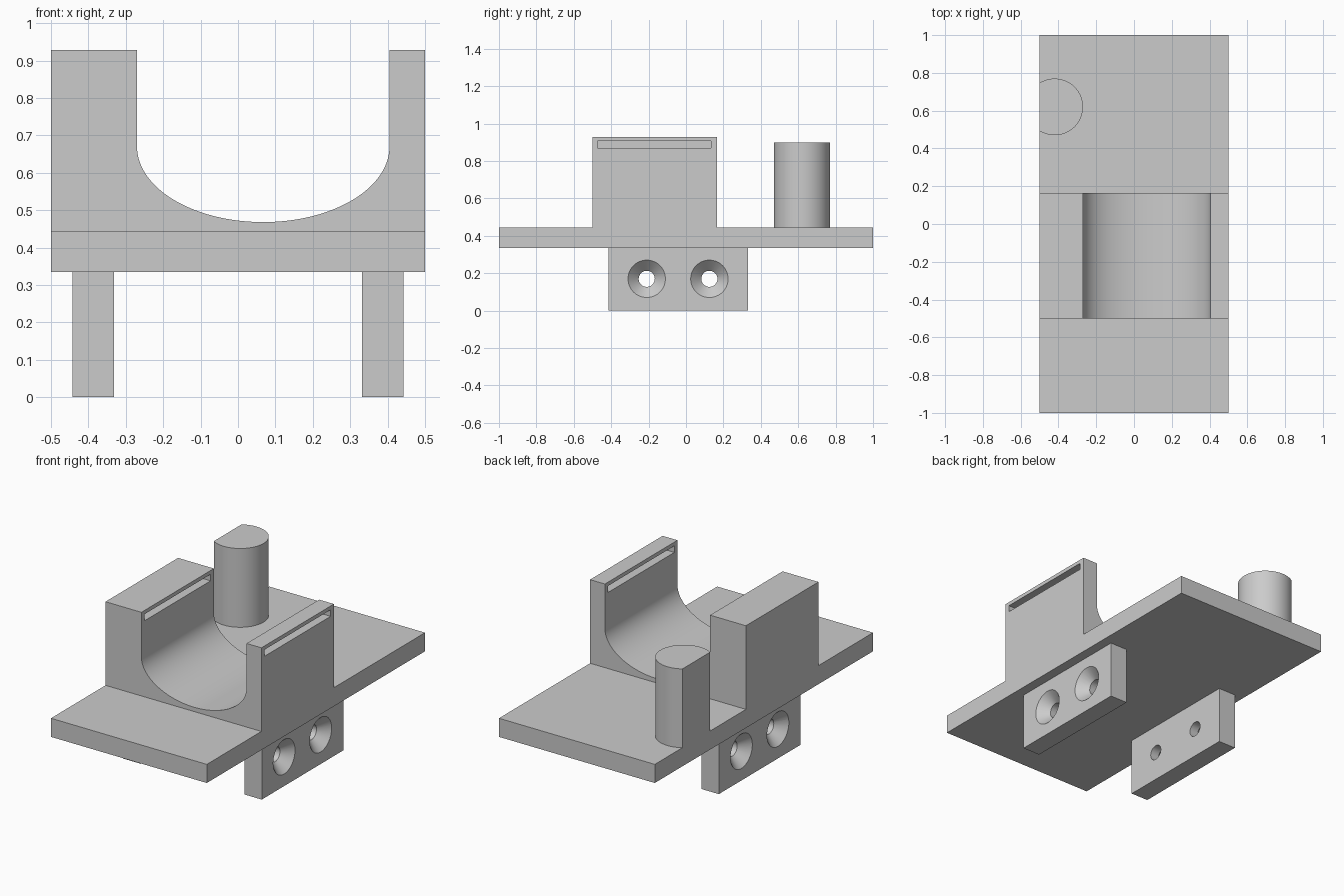
import bpy
import bmesh
import math
from mathutils import Matrix

if "Cube" in bpy.data.objects:
    bpy.data.objects.remove(bpy.data.objects["Cube"], do_unlink=True)

grey = bpy.data.materials.new("plain grey")
grey.use_nodes = True
grey.diffuse_color = (0.6, 0.6, 0.6, 1)
grey.node_tree.nodes["Principled BSDF"].inputs["Base Color"].default_value = grey.diffuse_color


def finish(bm, name):
    bmesh.ops.recalc_face_normals(bm, faces=bm.faces)
    mesh = bpy.data.meshes.new(name)
    bm.to_mesh(mesh)
    bm.free()
    mesh.materials.append(grey)
    obj = bpy.data.objects.new(name, mesh)
    bpy.context.collection.objects.link(obj)
    return obj


def box(name, x, y, z):
    bm = bmesh.new()
    bmesh.ops.create_cube(bm, size=1)
    for v in bm.verts:
        v.co = [r[0] if c < 0 else r[1] for c, r in zip(v.co, (x, y, z))]
    return finish(bm, name)


def prism(name, points, direction):
    """Extrude a closed outline of 3D points."""
    bm = bmesh.new()
    face = bm.faces.new([bm.verts.new(p) for p in points])
    new = bmesh.ops.extrude_face_region(bm, geom=[face])["geom"]
    verts = [g for g in new if isinstance(g, bmesh.types.BMVert)]
    bmesh.ops.translate(bm, verts=verts, vec=direction)
    return finish(bm, name)


def rod(name, r1, r2, x1, x2, y, z):
    """Round bar or cone along x, radius r1 at x1 and r2 at x2."""
    bm = bmesh.new()
    bmesh.ops.create_cone(bm, cap_ends=True, segments=64, radius1=r1, radius2=r2, depth=x2 - x1,
                          matrix=Matrix.Translation(((x1 + x2) / 2, y, z)) @ Matrix.Rotation(math.pi / 2, 4, 'Y'))
    return finish(bm, name)


def cut(obj, cutter):
    mod = obj.modifiers.new("cut", 'BOOLEAN')
    mod.operation = 'DIFFERENCE'
    mod.solver = 'EXACT'
    mod.object = cutter
    bpy.ops.object.select_all(action='DESELECT')
    bpy.context.view_layer.objects.active = obj
    obj.select_set(True)
    bpy.ops.object.modifier_apply(modifier=mod.name)
    bpy.data.objects.remove(cutter, do_unlink=True)


# Base plate
base_top = 0.443
parts = [box("base_plate", (-0.5, 0.5), (-1, 1), (0.335, base_top))]

# Cradle block with an elliptical trough
top, front, depth = 0.928, -0.5, 0.665
cx, half, spring, drop = 0.0675, 0.3375, 0.67, 0.202
outline = [(-0.5, top), (-0.5, base_top), (0.5, base_top), (0.5, top), (cx + half, top)]
for i in range(49):
    a = math.pi * i / 48
    outline.append((cx + half * math.cos(a), spring - drop * math.sin(a)))
outline.append((cx - half, top))
cradle = prism("cradle_block", [(x, front, z) for x, z in outline], (0, depth, 0))

# Strap slot through the thin wall and into the thick one
cut(cradle, box("slot_cutter", (-0.4, 0.6), (-0.472, 0.135), (0.868, 0.906)))
parts.append(cradle)

# Post, trimmed flush with the plate edge
px, py, radius = -0.42, 0.62, 0.15
limit = math.acos((-0.5 - px) / radius)
arc = [-limit + 2 * limit * i / 48 for i in range(49)]
parts.append(prism("post", [(px + radius * math.cos(a), py + radius * math.sin(a), base_top) for a in arc],
                   (0, 0, 0.9 - base_top)))

# Mounting legs with screw holes countersunk from the outside
for side, name in ((1, "left_leg"), (-1, "right_leg")):
    inner, outer = side * 0.332, side * 0.443
    leg = box(name, sorted((inner, outer)), (-0.415, 0.332), (0, 0.335))
    for y in (-0.21, 0.125):
        cut(leg, rod("hole_cutter", 0.043, 0.043, min(inner, outer) - 0.1, max(inner, outer) + 0.1, y, 0.17))
        ends = sorted(((outer - side * 0.06, 0.04), (outer + side * 0.02, 0.12)))
        (x1, r1), (x2, r2) = ends
        cut(leg, rod("countersink_cutter", r1, r2, x1, x2, y, 0.17))
    parts.append(leg)

# Smooth the curved faces, keep the edges sharp
bpy.ops.object.select_all(action='DESELECT')
for part in parts:
    part.select_set(True)
bpy.context.view_layer.objects.active = parts[0]
bpy.ops.object.shade_smooth_by_angle(angle=math.radians(30))
